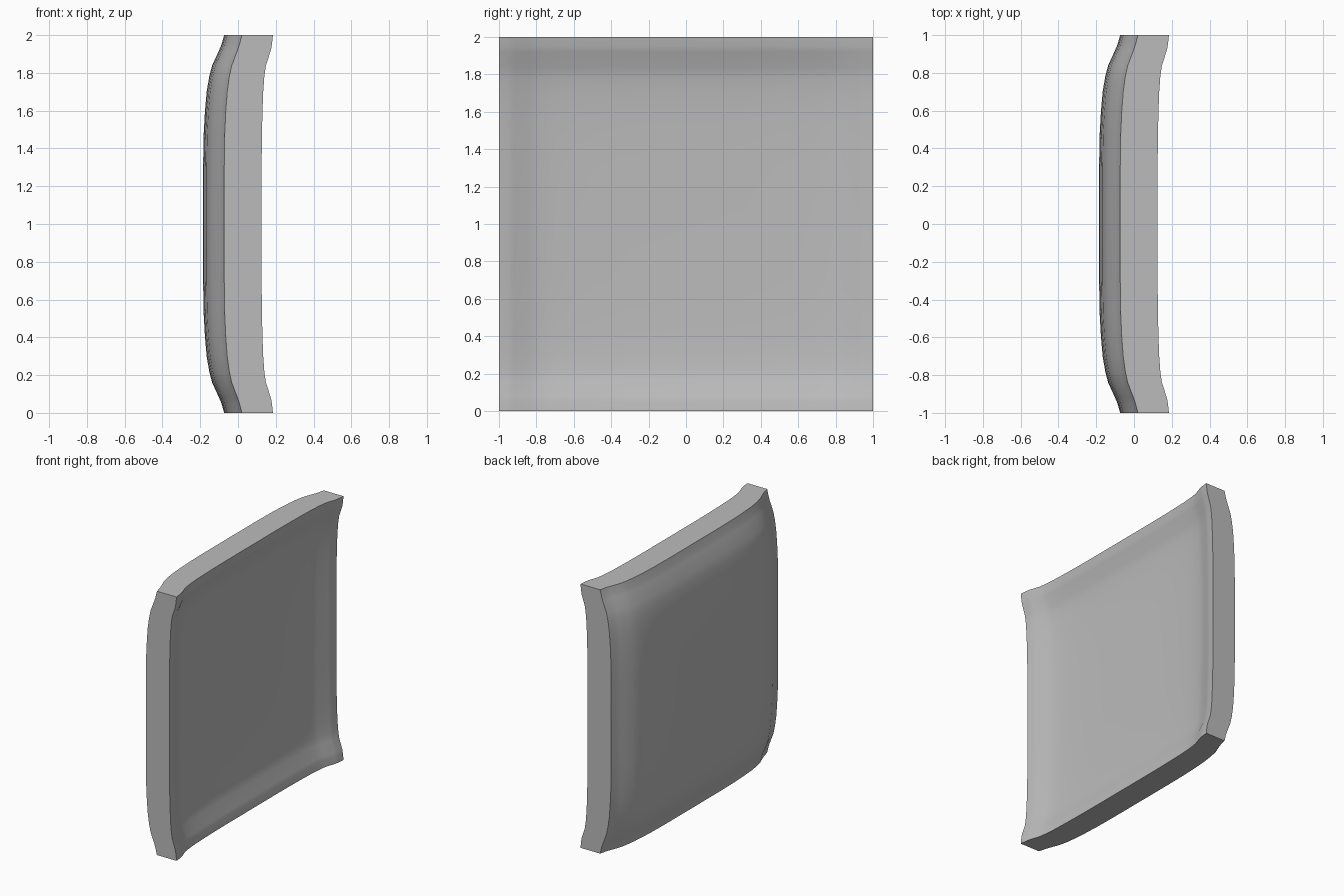
import bpy, bmesh, math

cube = bpy.data.objects.get("Cube")
if cube:
    bpy.data.objects.remove(cube, do_unlink=True)

grey = bpy.data.materials.new("plain_grey")
grey.use_nodes = True
colour = (0.5, 0.5, 0.5, 1)
grey.diffuse_color = colour
grey.node_tree.nodes["Principled BSDF"].inputs["Base Color"].default_value = colour

# Rim profiles: (distance from the edge, share of the full depth)
CONVEX = [(0, 0), (.05, .13), (.08, .24), (.16, .57), (.22, .71), (.3, .83), (.4, .91), (.52, .97), (.7, 1), (1, 1)]
DISHED = [(0, 0), (.05, .09), (.08, .18), (.16, .62), (.22, .76), (.3, .86), (.4, .92), (.52, .97), (.7, 1), (1, 1)]
half = [1 - d for d, _ in CONVEX]
STEPS = half + [-s for s in reversed(half[:-1])]


def depth(profile, t):
    """Share of the depth at position t, from -1 to 1."""
    d = 1 - abs(t)
    for (d0, v0), (d1, v1) in zip(profile, profile[1:]):
        if d <= d1 + 1e-6:
            return v0 + (v1 - v0) * (d - d0) / (d1 - d0)
    return 1


def sheet(bm, profile, corner, edge, centre):
    """Square sheet pressed in along both axes."""
    rows = []
    for z in STEPS:
        row = []
        for y in STEPS:
            a, b = depth(profile, y), depth(profile, z)
            x = corner + (edge - corner) * (a + b) + (centre - 2 * edge + corner) * a * b
            row.append(bm.verts.new((x, y, z + 1)))
        rows.append(row)
    for r0, r1 in zip(rows, rows[1:]):
        for i in range(len(r0) - 1):
            bm.faces.new((r0[i], r0[i + 1], r1[i + 1], r1[i]))
    # Border vertices in order around the square
    return rows[0][:-1] + [r[-1] for r in rows[:-1]] + rows[-1][:0:-1] + [r[0] for r in rows[:0:-1]]


# Curved panel: convex back, dished face and flat rim
bm = bmesh.new()
back = sheet(bm, CONVEX, .02, -.073, -.185)
face = sheet(bm, DISHED, .185, .125, .045)
for i in range(len(back)):
    bm.faces.new((back[i - 1], back[i], face[i], face[i - 1]))
bmesh.ops.recalc_face_normals(bm, faces=bm.faces)
mesh = bpy.data.meshes.new("curved_panel")
bm.to_mesh(mesh)
bm.free()
panel = bpy.data.objects.new("curved_panel", mesh)
bpy.context.collection.objects.link(panel)
mesh.materials.append(grey)
bpy.context.view_layer.objects.active = panel
panel.select_set(True)
bpy.ops.object.shade_smooth_by_angle(angle=math.radians(40))
